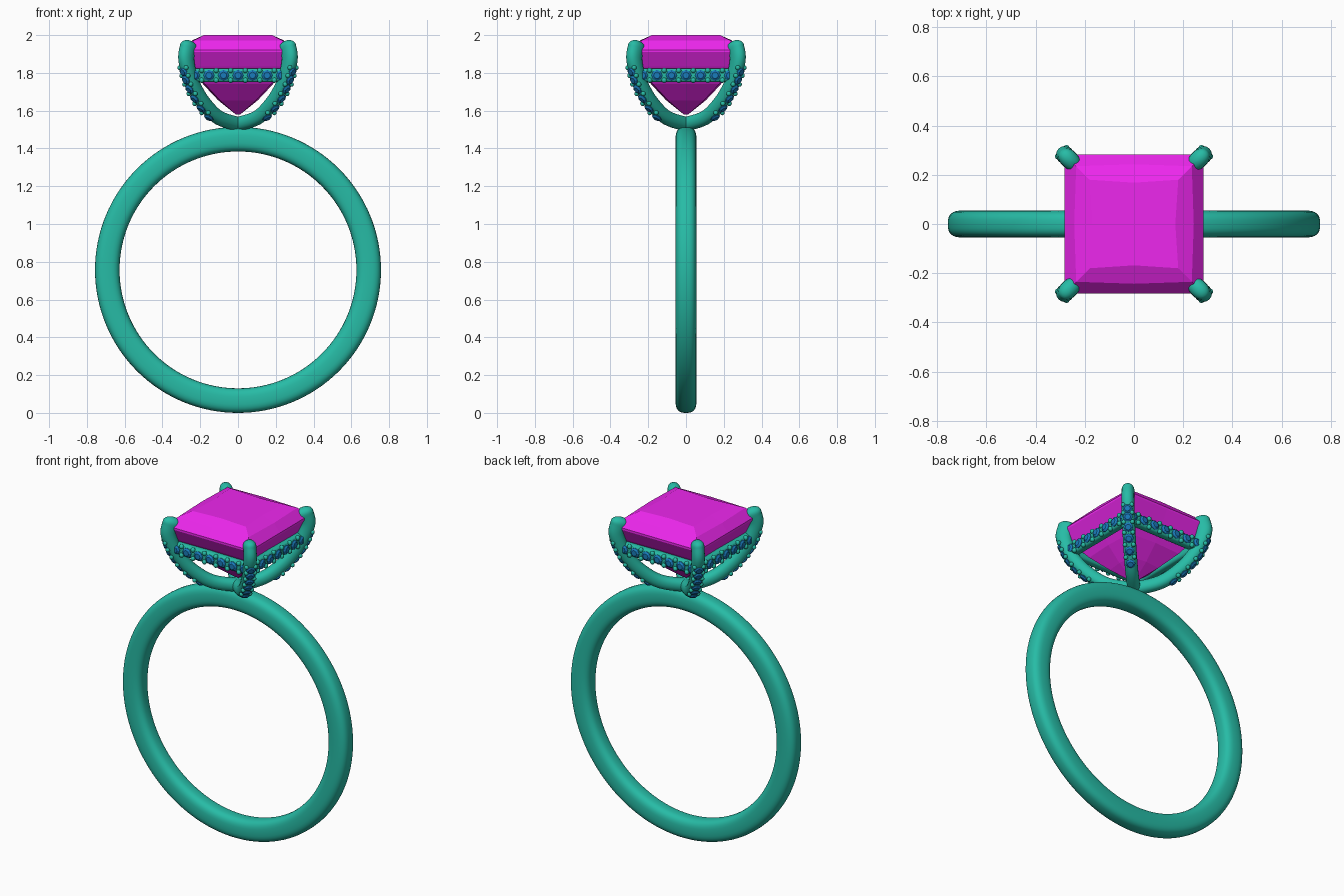
import bpy, bmesh, math
from mathutils import Vector, Matrix

if "Cube" in bpy.data.objects:
    bpy.data.objects.remove(bpy.data.objects["Cube"])


def material(name, col):
    m = bpy.data.materials.new(name)
    m.diffuse_color = (*col, 1)
    m.use_nodes = True
    m.node_tree.nodes["Principled BSDF"].inputs["Base Color"].default_value = m.diffuse_color
    return m


METAL = material("teal_metal", (0.02, 0.50, 0.38))
STONE = material("magenta_stone", (0.85, 0.02, 0.85))
BLUE = material("blue_stone", (0.01, 0.20, 0.50))


def finish(bm, name, mat, smooth=True):
    bmesh.ops.recalc_face_normals(bm, faces=bm.faces)
    me = bpy.data.meshes.new(name)
    bm.to_mesh(me)
    bm.free()
    ob = bpy.data.objects.new(name, me)
    bpy.context.collection.objects.link(ob)
    me.materials.append(mat)
    for p in me.polygons:
        p.use_smooth = smooth
    return ob


def skin(bm, rings, closed=False, caps=True):
    """Bridge a list of point rings with quads."""
    vs = [[bm.verts.new(p) for p in r] for r in rings]
    n = len(vs[0])
    for i in range(len(vs) if closed else len(vs) - 1):
        a, b = vs[i], vs[(i + 1) % len(vs)]
        for k in range(n):
            bm.faces.new((a[k], a[(k + 1) % n], b[(k + 1) % n], b[k]))
    if caps and not closed:
        bm.faces.new(vs[0])
        bm.faces.new(vs[-1])


def superellipse(a, b, e, n):
    pts = []
    for k in range(n):
        c, s = math.cos(2 * math.pi * k / n), math.sin(2 * math.pi * k / n)
        pts.append((a * math.copysign(abs(c) ** (2 / e), c),
                    b * math.copysign(abs(s) ** (2 / e), s)))
    return pts


def catmull(pts, t):
    """Point on a smooth path, t from 0 to 1."""
    P = [pts[0] * 2 - pts[1]] + pts + [pts[-1] * 2 - pts[-2]]
    f = t * (len(pts) - 1)
    i = min(int(f), len(pts) - 2)
    u = f - i
    a, b, c, d = P[i:i + 4]
    return 0.5 * (2 * b + (c - a) * u + (2 * a - 5 * b + 4 * c - d) * u * u
                  + (3 * b - a - 3 * c + d) * u ** 3)


# Finger band
R = 0.692
bm = bmesh.new()
rings = []
for i in range(128):
    a = 2 * math.pi * i / 128
    rings.append([((R + u) * math.cos(a), v, 0.757 + (R + u) * math.sin(a))
                  for u, v in superellipse(0.065, 0.055, 2.8, 32)])
skin(bm, rings, closed=True)
finish(bm, "band", METAL)

# Square centre stone: stacked 8-point rings, corners and edge middles
bm = bmesh.new()
levels = [(0.012, 0.010, 1.58), (0.095, 0.105, 1.655), (0.175, 0.185, 1.74), (0.245, 0.24, 1.835),
          (0.283, 0.283, 1.910), (0.283, 0.283, 1.922), (0.235, 0.243, 1.972), (0.180, 0.168, 2.0)]
rings = []
for c, m, z in levels:
    rings.append([(c, c, z), (0, m, z), (-c, c, z), (-m, 0, z),
                  (-c, -c, z), (0, -m, z), (c, -c, z), (m, 0, z)])
skin(bm, rings)
finish(bm, "centre_stone", STONE, smooth=False)

# Small pave settings collected in two meshes
gems, beads = bmesh.new(), bmesh.new()


def add_gem(pos, out, r):
    rot = Vector(out).to_track_quat('Z', 'Y').to_matrix().to_4x4()
    M = Matrix.Translation(pos) @ rot
    rings = [[M @ Vector((q * r * math.cos(k * math.pi / 4), q * r * math.sin(k * math.pi / 4), h * r))
              for k in range(8)] for q, h in ((0.1, -0.8), (1, 0), (1, 0.1), (0.6, 0.4))]
    skin(gems, rings)


def add_bead(pos, r):
    bmesh.ops.create_uvsphere(beads, u_segments=10, v_segments=6, radius=r,
                              matrix=Matrix.Translation(pos))


# Four curved prongs, one per diagonal; path is (x = y distance, height)
PATH = [Vector(p) for p in ((-0.02, 1.523), (0.10, 1.562), (0.18, 1.64), (0.234, 1.73),
                            (0.262, 1.81), (0.274, 1.88), (0.262, 1.938))]
N = 36
for idx in range(4):
    a = math.pi / 4 + idx * math.pi / 2
    d = Vector((math.cos(a), math.sin(a), 0))
    side = Vector((-d.y, d.x, 0))
    up = Vector((0, 0, 1))

    def frame(t):
        p = catmull(PATH, t)
        q = catmull(PATH, min(t + 0.01, 1)) - catmull(PATH, max(t - 0.01, 0))
        tan = (d * q.x * math.sqrt(2) + up * q.y).normalized()
        return d * p.x * math.sqrt(2) + up * p.y, tan, side.cross(tan).normalized()

    rings = []

    def ring(pos, out, k, t):
        rn = 0.038 + 0.014 * max(0, (t - 0.6) / 0.4)
        rings.append([pos + out * (u * k * rn) + side * (v * k * 0.036)
                      for u, v in superellipse(1, 1, 2.2, 20)])

    for i in range(N + 1):
        pos, tan, out = frame(i / N)
        ring(pos, out, 1, i / N)
    for j in range(1, 7):
        b = j / 6 * math.pi / 2 * 0.97
        ring(pos + tan * 0.034 * math.sin(b), out, math.cos(b), 1)
    bm = bmesh.new()
    skin(bm, rings)
    finish(bm, f"prong_{idx + 1}", METAL)

    # Stones down the outside of the prong, beads on both sides between them
    for j in range(6):
        t = 0.24 + j * 0.089
        pos, tan, out = frame(t)
        if out.dot(d) < 0:
            out = -out
        add_gem(pos + out * 0.036, out, 0.027)
        pos, tan, o2 = frame(t + 0.044)
        if o2.dot(d) < 0:
            o2 = -o2
        for s in (-1, 1):
            add_bead(pos + o2 * 0.034 + side * s * 0.024, 0.013)

# Four straight gallery rails under the stone
for idx in range(4):
    M = Matrix.Rotation(idx * math.pi / 2, 4, 'Z')
    bm = bmesh.new()
    skin(bm, [[M @ Vector((x, -0.243 + u, 1.787 + v)) for u, v in superellipse(0.025, 0.036, 3.5, 20)]
              for x in (-0.25, 0.25)])
    rail = finish(bm, f"rail_{idx + 1}", METAL)
    out = M @ Vector((0, -1, 0))
    for k in range(-3, 4):
        add_gem(M @ Vector((k * 0.077, -0.269, 1.787)), out, 0.029)
    for k in range(-3, 3):
        for s in (-1, 1):
            add_bead(M @ Vector(((k + 0.5) * 0.077, -0.267, 1.787 + s * 0.026)), 0.014)

finish(gems, "accent_stones", BLUE, smooth=False)
finish(beads, "setting_beads", METAL)

# Keep hard edges on the smooth metal parts
for ob in bpy.data.objects:
    ob.select_set(ob.name.startswith(("rail", "band", "prong")))
    if ob.select_get():
        bpy.context.view_layer.objects.active = ob
bpy.ops.object.shade_smooth_by_angle(angle=math.radians(40))
